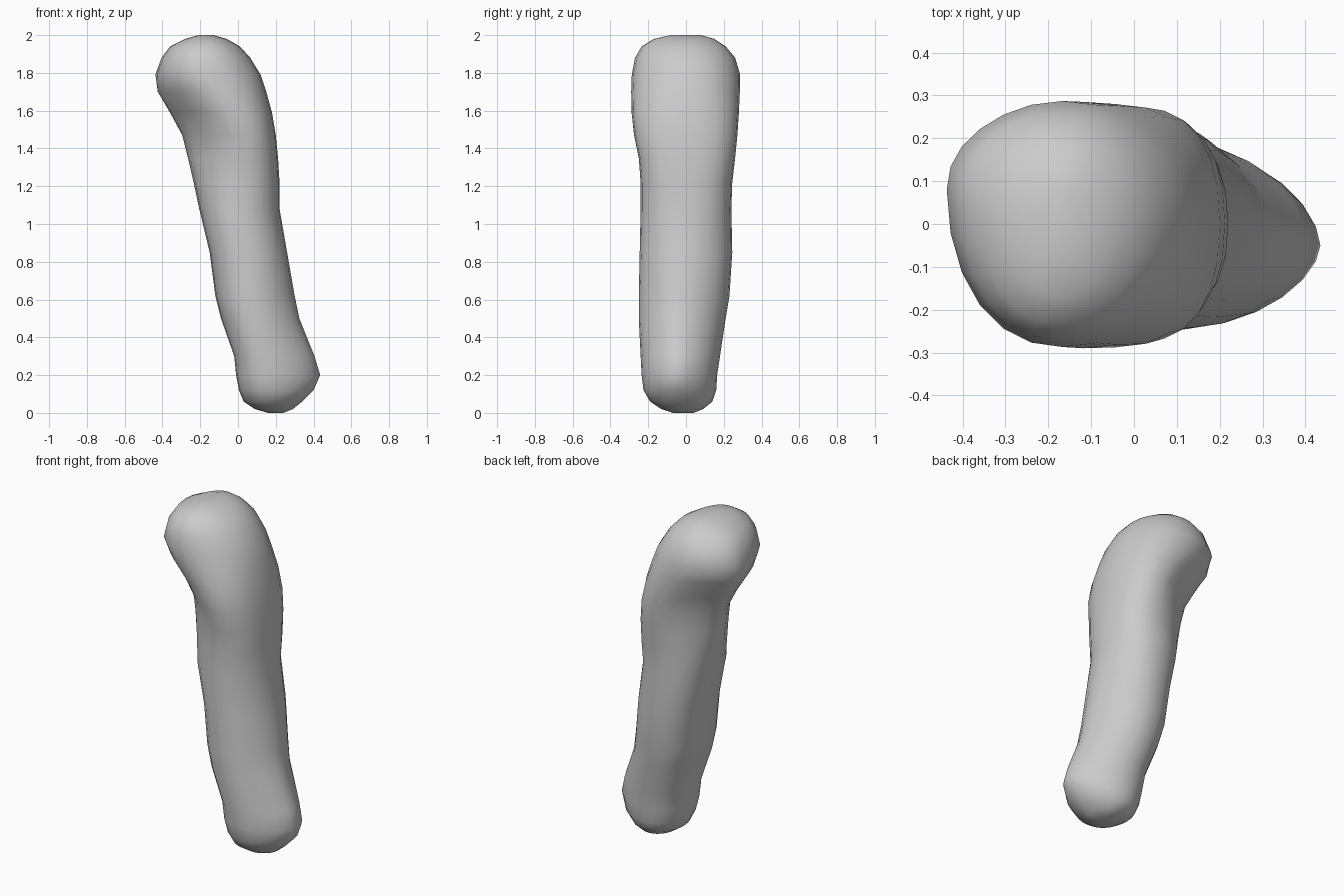
import bpy, bmesh, math

cube = bpy.data.objects.get("Cube")
if cube:
    bpy.data.objects.remove(cube, do_unlink=True)

SIDES = 24

# Outline by height: z, x min, x max, y min, y max
OUTLINE = [
    (0.00, 0.16, 0.24, -0.07, 0.04),
    (0.02, 0.09, 0.29, -0.13, 0.09),
    (0.06, 0.03, 0.34, -0.19, 0.14),
    (0.12, 0.005, 0.40, -0.225, 0.16),
    (0.20, -0.01, 0.435, -0.235, 0.165),
    (0.30, -0.02, 0.405, -0.24, 0.18),
    (0.50, -0.09, 0.325, -0.25, 0.21),
    (0.62, -0.12, 0.30, -0.25, 0.23),
    (0.85, -0.15, 0.26, -0.245, 0.245),
    (1.08, -0.205, 0.22, -0.24, 0.24),
    (1.22, -0.235, 0.22, -0.24, 0.245),
    (1.35, -0.265, 0.212, -0.25, 0.26),
    (1.47, -0.295, 0.20, -0.275, 0.272),
    (1.59, -0.36, 0.18, -0.288, 0.28),
    (1.70, -0.425, 0.15, -0.29, 0.285),
    (1.79, -0.437, 0.12, -0.287, 0.287),
    (1.88, -0.405, 0.065, -0.27, 0.26),
    (1.94, -0.36, 0.01, -0.235, 0.21),
    (1.98, -0.28, -0.06, -0.17, 0.15),
    (2.00, -0.21, -0.13, -0.08, 0.08),
]

# Section shape by height: z, widest point across x (0-1),
# y of the -x tip, y of the +x tip, roundness of the -x half and the +x half
SHAPE = [
    (0.00, 0.50, -0.02, -0.04, 2.0, 2.0),
    (0.20, 0.40, -0.03, -0.05, 2.3, 1.7),
    (0.60, 0.45, 0.00, -0.03, 2.4, 1.8),
    (1.10, 0.50, 0.02, 0.00, 2.2, 2.2),
    (1.30, 0.60, 0.04, 0.00, 1.8, 2.4),
    (1.50, 0.62, 0.07, 0.00, 1.45, 2.4),
    (1.65, 0.56, 0.08, 0.00, 1.6, 2.3),
    (1.80, 0.48, 0.08, 0.00, 2.1, 2.1),
    (2.00, 0.50, 0.00, 0.00, 2.0, 2.0),
]


def shape_at(z):
    """Interpolate the section shape at a height."""
    for a, b in zip(SHAPE, SHAPE[1:]):
        if z <= b[0]:
            t = (z - a[0]) / (b[0] - a[0])
            return [p + (q - p) * t for p, q in zip(a[1:], b[1:])]
    return SHAPE[-1][1:]


def ring_points(z, x0, x1, y0, y1):
    """One closed, uneven superellipse around the limb."""
    wide, tip_l, tip_r, round_l, round_r = shape_at(z)
    xw = x0 + (x1 - x0) * wide
    for i in range(SIDES):
        a = 2 * math.pi * i / SIDES
        c, s = math.cos(a), math.sin(a)
        power = 2 / (round_r if c > 0 else round_l)
        u, v = abs(c) ** power, abs(s) ** power
        x = xw + u * ((x1 - xw) if c > 0 else (x0 - xw))
        # the tips slide in y, kept inside the outline
        tip = max(y0 * 0.6, min(y1 * 0.6, tip_r if c > 0 else tip_l))
        mid = (y0 + y1) / 2
        base = mid + (tip - mid) * u
        y = base + v * ((y1 if s > 0 else y0) - base)
        yield (x, y, z)


# Limb: shaft and rounded head lofted as one skin
bm = bmesh.new()
rings = [[bm.verts.new(p) for p in ring_points(*row)] for row in OUTLINE]
for low, high in zip(rings, rings[1:]):
    for i in range(SIDES):
        j = (i + 1) % SIDES
        bm.faces.new((low[i], low[j], high[j], high[i]))
bm.faces.new(list(reversed(rings[0])))
bm.faces.new(rings[-1])
bmesh.ops.recalc_face_normals(bm, faces=bm.faces)

mesh = bpy.data.meshes.new("limb")
bm.to_mesh(mesh)
bm.free()
limb = bpy.data.objects.new("limb", mesh)
bpy.context.collection.objects.link(limb)

# Plain grey
grey = bpy.data.materials.new("plain grey")
grey.use_nodes = True
colour = (0.6, 0.6, 0.6, 1.0)
grey.diffuse_color = colour
grey.node_tree.nodes["Principled BSDF"].inputs["Base Color"].default_value = colour
mesh.materials.append(grey)

# Smooth skin
bpy.ops.object.select_all(action='DESELECT')
limb.select_set(True)
bpy.context.view_layer.objects.active = limb
bpy.ops.object.shade_smooth_by_angle(angle=math.radians(60))
